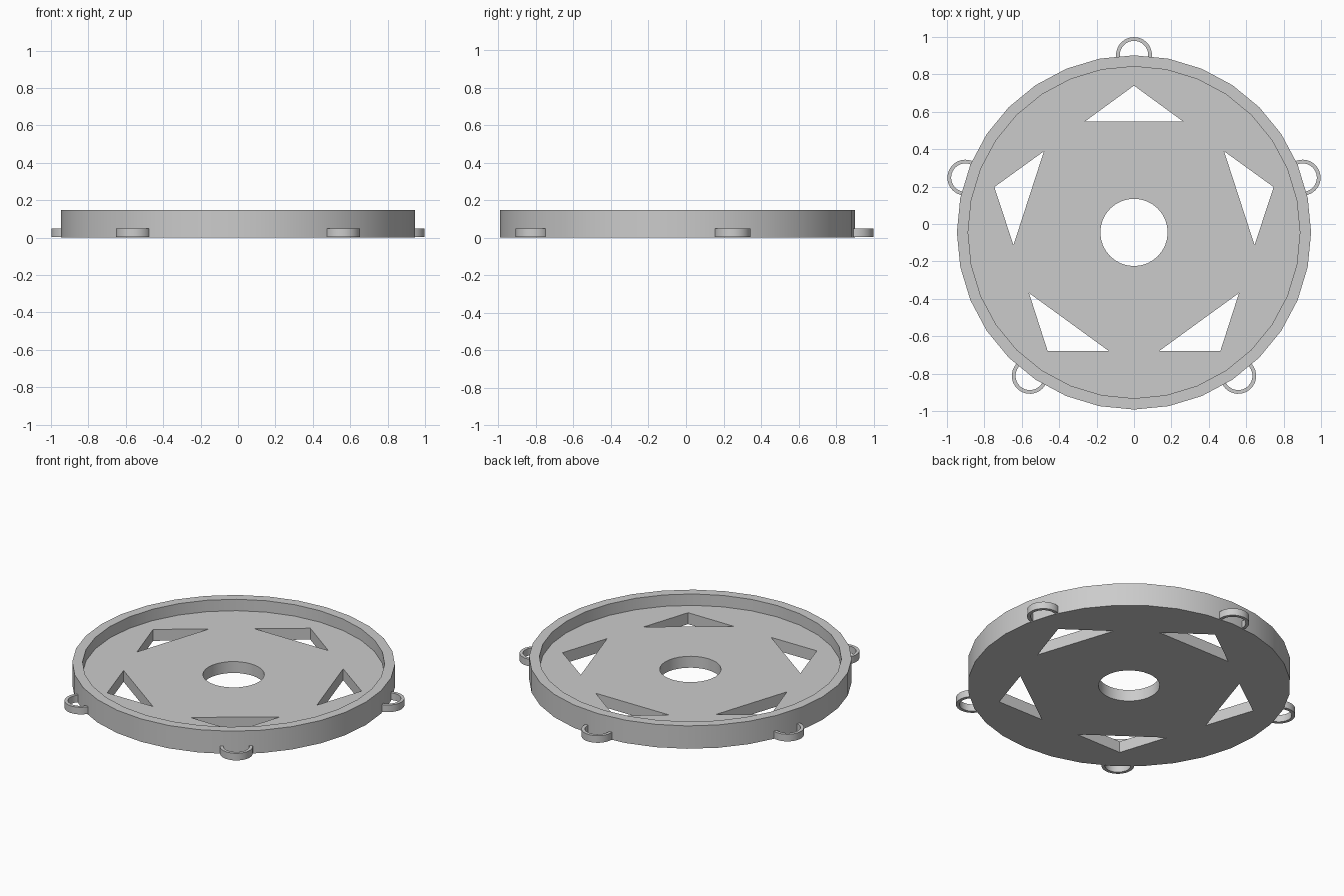
import bpy, bmesh
from math import cos, sin, pi, radians
from mathutils import Matrix, Vector

cube = bpy.data.objects.get("Cube")
if cube:
    bpy.data.objects.remove(cube, do_unlink=True)

CENTRE_Y = -0.045
SIDES = 32

grey = bpy.data.materials.new("light_grey")
grey.use_nodes = True
colour = (0.6, 0.6, 0.6, 1)
grey.diffuse_color = colour
grey.node_tree.nodes["Principled BSDF"].inputs["Base Color"].default_value = colour


def make_object(name, bm):
    bmesh.ops.recalc_face_normals(bm, faces=bm.faces)
    mesh = bpy.data.meshes.new(name)
    bm.to_mesh(mesh)
    bm.free()
    mesh.materials.append(grey)
    ob = bpy.data.objects.new(name, mesh)
    bpy.context.collection.objects.link(ob)
    return ob


def select(ob):
    bpy.ops.object.select_all(action='DESELECT')
    ob.select_set(True)
    bpy.context.view_layer.objects.active = ob


def smooth(ob):
    select(ob)
    bpy.ops.object.shade_smooth_by_angle(angle=radians(30))


def sweep(profile, start, end, steps, closed):
    """Turn a closed (radius, height) profile about z."""
    bm = bmesh.new()
    count = steps if closed else steps + 1
    rings = []
    for i in range(count):
        a = start + (end - start) * i / steps
        rings.append([bm.verts.new((r * cos(a), r * sin(a), z)) for r, z in profile])
    n = len(profile)
    for i in range(steps):
        p, q = rings[i], rings[(i + 1) % count]
        for j in range(n):
            k = (j + 1) % n
            bm.faces.new((p[j], p[k], q[k], q[j]))
    if not closed:
        bm.faces.new(rings[0])
        bm.faces.new(rings[-1])
    return bm


# Dish with raised rim and central hole
dish_profile = [(0.18, 0), (0.947, 0), (0.947, 0.148),
                (0.887, 0.148), (0.887, 0.074), (0.18, 0.074)]
dish = make_object("rimmed_dish", sweep(dish_profile, 0, 2 * pi, SIDES, True))

# Five triangular slots cut through the floor
bm = bmesh.new()
for i in range(5):
    turn = Matrix.Rotation(i * 2 * pi / 5, 3, 'Z')
    low, high = [[bm.verts.new(turn @ Vector((x, y, z)))
                  for x, y in ((-0.264, 0.592), (0.264, 0.592), (0, 0.785))]
                 for z in (-0.1, 0.3)]
    bm.faces.new(low)
    bm.faces.new(high)
    for j in range(3):
        k = (j + 1) % 3
        bm.faces.new((low[j], low[k], high[k], high[j]))
cutter = make_object("slot_cutter", bm)
cutter.hide_render = True

cut = dish.modifiers.new("slots", 'BOOLEAN')
cut.operation = 'DIFFERENCE'
cut.solver = 'EXACT'
cut.object = cutter
select(dish)
bpy.ops.object.modifier_apply(modifier=cut.name)
bpy.data.objects.remove(cutter, do_unlink=True)
dish.location.y = CENTRE_Y
smooth(dish)

# Five small loops around the outside wall
loop_profile = [(0.076, 0.004), (0.096, 0.004), (0.096, 0.05), (0.076, 0.05)]
for i in range(5):
    a = pi / 2 + i * 2 * pi / 5
    loop = make_object(f"edge_loop_{i + 1}",
                       sweep(loop_profile, radians(-12), radians(192), 20, False))
    loop.location = (0.948 * cos(a), 0.948 * sin(a) + CENTRE_Y, 0)
    loop.rotation_euler.z = a - pi / 2
    smooth(loop)
